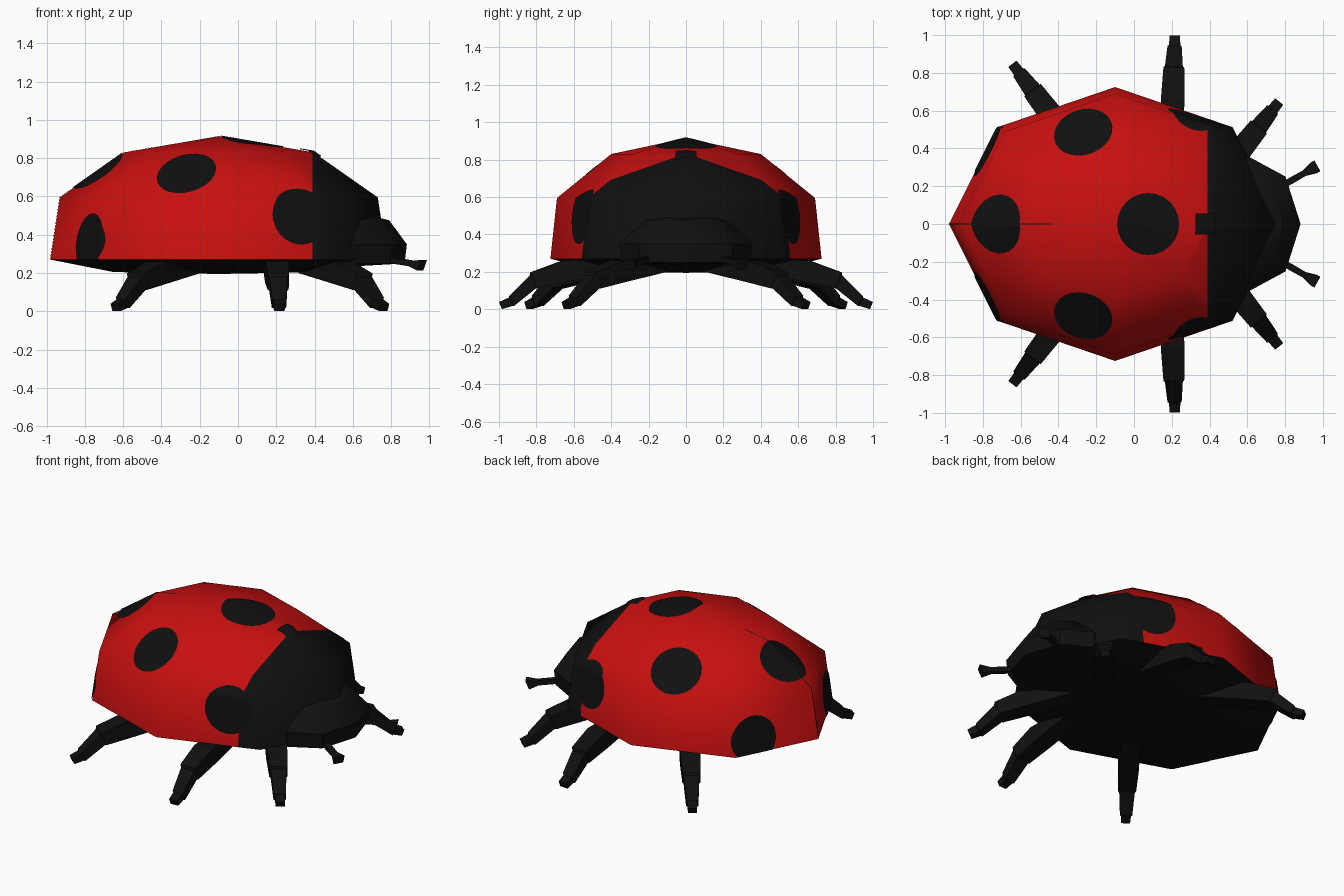
import bpy, bmesh, math
from mathutils import Vector

if "Cube" in bpy.data.objects:
    bpy.data.objects.remove(bpy.data.objects["Cube"])


def material(name, col):
    m = bpy.data.materials.new(name)
    m.diffuse_color = (*col, 1)
    m.use_nodes = True
    m.node_tree.nodes["Principled BSDF"].inputs["Base Color"].default_value = m.diffuse_color
    return m


RED = material("red", (0.58, 0.005, 0.005))
BLACK = material("black", (0.005, 0.005, 0.005))


def finish(bm, name, mats, smooth=40):
    me = bpy.data.meshes.new(name)
    bm.to_mesh(me)
    bm.free()
    ob = bpy.data.objects.new(name, me)
    bpy.context.collection.objects.link(ob)
    for m in mats:
        me.materials.append(m)
    if smooth:
        bpy.ops.object.select_all(action='DESELECT')
        ob.select_set(True)
        bpy.context.view_layer.objects.active = ob
        bpy.ops.object.shade_smooth_by_angle(angle=math.radians(smooth))
    return ob


def skin(rings, caps=False):
    """Join a list of equal-length point loops with quads."""
    bm = bmesh.new()
    loops = [[bm.verts.new(p) for p in r] for r in rings]
    n = len(rings[0])
    for a, b in zip(loops, loops[1:]):
        for i in range(n):
            j = (i + 1) % n
            bm.faces.new((a[i], a[j], b[j], b[i]))
    if caps:
        bm.faces.new(loops[0][::-1])
        bm.faces.new(loops[-1])
    bmesh.ops.remove_doubles(bm, verts=bm.verts, dist=1e-4)
    bm.normal_update()
    return bm


def dome(cx, levels, n=8):
    """Elliptical octagon rings given as (x radius, y radius, z)."""
    return skin([[(cx + rx * math.cos(2 * math.pi * i / n),
                   ry * math.sin(2 * math.pi * i / n), z) for i in range(n)]
                 for rx, ry, z in levels])


# Shell and belly
SHELL = [(0.88, 0.725, 0.27), (0.83, 0.69, 0.595), (0.495, 0.40, 0.83), (0, 0, 0.915)]
FRONT = 0.39


def cut(bm, co, no, **kw):
    bmesh.ops.bisect_plane(bm, geom=bm.verts[:] + bm.edges[:] + bm.faces[:],
                           plane_co=co, plane_no=no, **kw)


bm = dome(-0.1, SHELL)
cut(bm, (FRONT, 0, 0), (1, 0, 0))
for f in bm.faces:
    f.material_index = 1 if f.calc_center_median().x > FRONT else 0
finish(bm, "shell", [RED, BLACK], 50)

bm = dome(-0.1, [(0, 0, 0.195), (0.55, 0.45, 0.205), (0.88, 0.725, 0.27)])
finish(bm, "belly", [BLACK])


# Markings: pieces of the shell surface, lifted slightly
def marking(name, planes, axis, lift):
    bm = dome(-0.1, SHELL)
    bmesh.ops.delete(bm, geom=[f for f in bm.faces if f.normal.dot(axis) < 0.15],
                     context='FACES')
    for co, no in planes:
        cut(bm, co, no, clear_outer=True)
    bmesh.ops.translate(bm, verts=bm.verts, vec=axis * lift)
    finish(bm, name, [BLACK], 50)


def spot(name, center, axis, r, sides=24, lift=0.005):
    c, a = Vector(center), Vector(axis).normalized()
    u = a.orthogonal().normalized()
    v = a.cross(u)
    planes = []
    for i in range(sides):
        t = 2 * math.pi * (i + 0.5) / sides
        d = u * math.cos(t) + v * math.sin(t)
        planes.append((c + d * r, d))
    marking(name, planes, a, lift)


spot("top_spot", (0.075, 0, 0.9), (0, 0, 1), 0.163)
spot("rear_spot", (-0.735, 0, 0.74), (-0.55, 0, 0.8), 0.155)
for s, side in ((-1, "right"), (1, "left")):
    spot(side + "_upper_spot", (-0.27, s * 0.49, 0.725), (-0.2, s * 0.62, 0.75), 0.157)
    spot(side + "_rear_spot", (-0.79, s * 0.40, 0.365), (-0.8, s * 0.55, 0.15), 0.15)
    spot(side + "_front_spot", (0.335, s * 0.6, 0.515), (0.25, s * 0.9, 0.3), 0.15)
spot("shell_notch", (0.38, 0, 0.84), (0.15, 0, 1), 0.056, sides=4, lift=0.009)
marking("wing_seam", [((0, 0.003, 0), (0, 1, 0)), ((0, -0.003, 0), (0, -1, 0)),
                      ((-0.44, 0, 0), (1, 0, 0))], Vector((-0.6, 0, 0.8)), 0.003)

# Head
bm = dome(0.61, [(0, 0, 0.235), (0.26, 0.345, 0.25), (0.272, 0.355, 0.35),
                 (0.18, 0.23, 0.475), (0, 0, 0.52)])
finish(bm, "head", [BLACK])


# Limbs: square tubes along a bent path of (fraction, z, width, height)
def limb(name, start, end, path):
    for s, side in ((-1, "right"), (1, "left")):
        a, b = Vector((*start, 0)), Vector((*end, 0))
        a.y *= s
        b.y *= s
        d = (b - a).normalized()
        w = Vector((-d.y, d.x, 0))
        rings = []
        for t, z, wid, hei in path:
            c = a.lerp(b, t) + Vector((0, 0, z))
            up = Vector((0, 0, hei / 2)) + d * hei * 0.2
            rings.append([c + w * wid / 2 - up, c + w * wid / 2 + up,
                          c - w * wid / 2 + up, c - w * wid / 2 - up])
        bm = skin(rings, caps=True)
        bmesh.ops.recalc_face_normals(bm, faces=bm.faces)
        finish(bm, side + "_" + name, [BLACK], 0)


LEG = [(0, 0.235, 0.12, 0.07), (0.42, 0.205, 0.125, 0.11), (0.70, 0.155, 0.11, 0.085),
       (0.71, 0.145, 0.095, 0.07), (0.89, 0.045, 0.075, 0.055),
       (0.90, 0.04, 0.06, 0.045), (0.985, 0.02, 0.055, 0.038)]
limb("front_leg", (0.37, 0.15), (0.77, 0.65), LEG)
limb("middle_leg", (0.195, 0.38), (0.217, 1.0), LEG)
limb("rear_leg", (-0.25, 0.33), (-0.645, 0.85), LEG)
limb("antenna", (0.78, 0.20), (0.965, 0.305),
     [(0, 0.27, 0.035, 0.03), (0.35, 0.26, 0.035, 0.03), (0.68, 0.25, 0.032, 0.03),
      (0.98, 0.24, 0.065, 0.055)])
